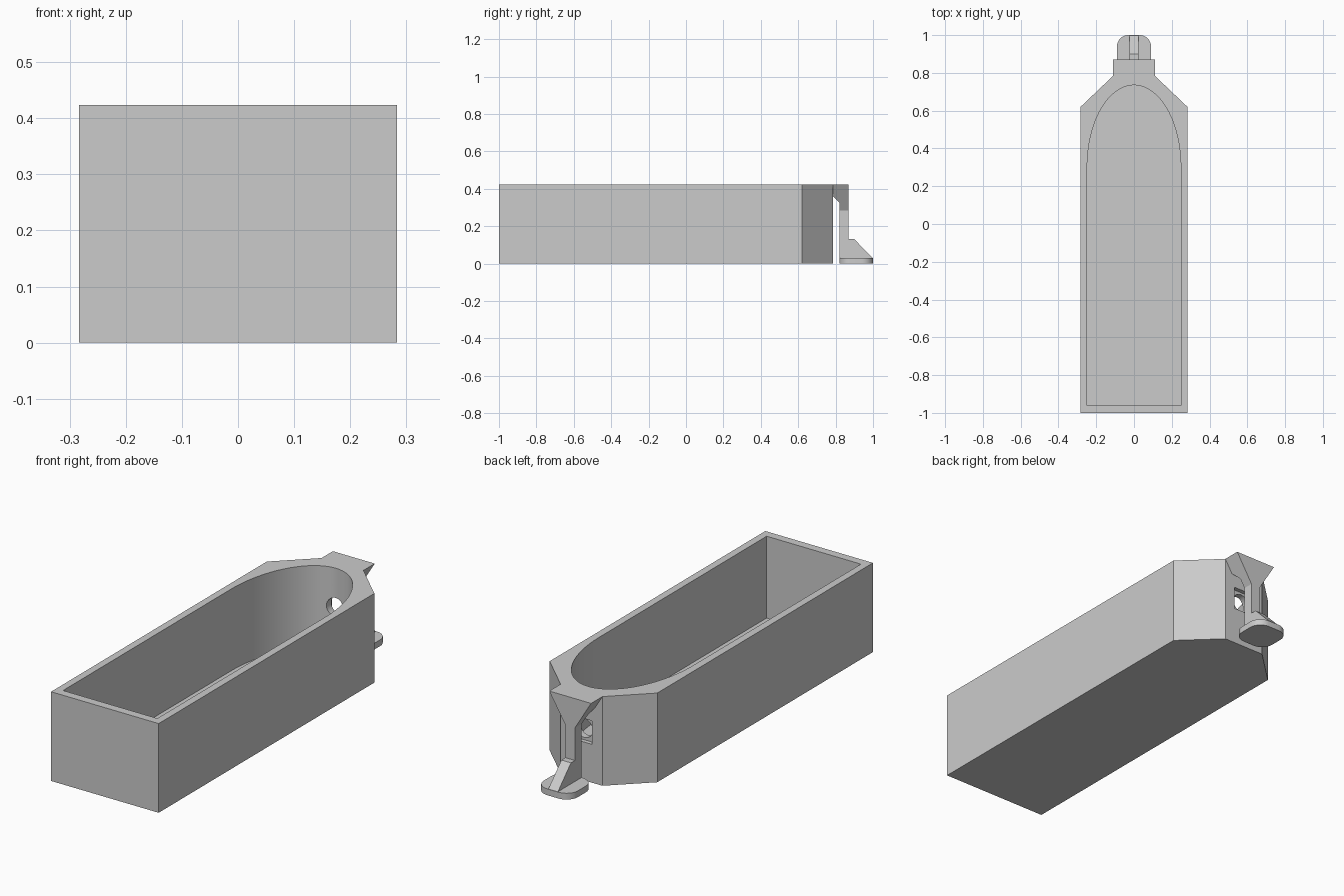
import bpy, bmesh, math
from mathutils import Vector

if "Cube" in bpy.data.objects:
    bpy.data.objects.remove(bpy.data.objects["Cube"], do_unlink=True)

grey = bpy.data.materials.new("plain grey")
grey.use_nodes = True
grey.diffuse_color = (0.6, 0.6, 0.6, 1)
grey.node_tree.nodes["Principled BSDF"].inputs["Base Color"].default_value = grey.diffuse_color


def prism(name, points, low, high, axis="z"):
    """Extrude a closed 2D profile along x, y or z."""
    place = {"x": lambda a, b, d: (d, a, b),
             "y": lambda a, b, d: (a, d, b),
             "z": lambda a, b, d: (a, b, d)}[axis]
    bm = bmesh.new()
    face = bm.faces.new([bm.verts.new(place(a, b, low)) for a, b in points])
    extruded = bmesh.ops.extrude_face_region(bm, geom=[face])["geom"]
    verts = [g for g in extruded if isinstance(g, bmesh.types.BMVert)]
    bmesh.ops.translate(bm, verts=verts, vec=Vector(place(0, 0, high - low)))
    bmesh.ops.recalc_face_normals(bm, faces=bm.faces)
    mesh = bpy.data.meshes.new(name)
    bm.to_mesh(mesh)
    bm.free()
    mesh.materials.append(grey)
    obj = bpy.data.objects.new(name, mesh)
    bpy.context.collection.objects.link(obj)
    return obj


def mirrored(half):
    """Complete a profile given as its +x half."""
    return half + [(-x, y) for x, y in reversed(half)]


def arc(cx, cy, rx, ry, start, end, steps):
    angles = [math.radians(start + (end - start) * i / steps) for i in range(steps + 1)]
    return [(cx + rx * math.cos(a), cy + ry * math.sin(a)) for a in angles]


def select(obj):
    bpy.ops.object.select_all(action="DESELECT")
    obj.select_set(True)
    bpy.context.view_layer.objects.active = obj


def combine(target, tool, operation):
    """Apply a boolean and discard the tool."""
    select(target)
    mod = target.modifiers.new("cut", "BOOLEAN")
    mod.operation, mod.object, mod.solver = operation, tool, "EXACT"
    bpy.ops.object.modifier_apply(modifier=mod.name)
    bpy.data.objects.remove(tool, do_unlink=True)


def smooth(obj):
    select(obj)
    bpy.ops.object.shade_smooth_by_angle(angle=math.radians(30))


TOP, BACK, HOLE_Z = 0.424, 0.785, 0.238

# Tray: box with chamfered back corners
tray = prism("tray", mirrored([(0.283, -1), (0.283, 0.62), (0.11, BACK)]), 0, TOP)

# Cavity with a half-elliptical back end
cavity = prism("cavity_cutter",
               [(-0.248, -0.96), (0.248, -0.96)] + arc(0, 0.3, 0.248, 0.435, 0, 180, 64),
               0.035, TOP + 0.1)
combine(tray, cavity, "DIFFERENCE")

# Round hole through the back wall, with a square recess outside
hole = prism("hole_cutter", arc(0, HOLE_Z, 0.045, 0.045, 0, 350, 35), 0.6, 0.9, "y")
combine(tray, hole, "DIFFERENCE")
recess = prism("recess_cutter",
               mirrored([(0.056, HOLE_Z - 0.056), (0.056, HOLE_Z + 0.056)]),
               BACK - 0.02, 0.9, "y")
combine(tray, recess, "DIFFERENCE")
smooth(tray)

# Latch arm: side profile trimmed by a tapering back profile
side = [(BACK, TOP), (0.87, TOP), (0.87, 0.13), (0.90, 0.13), (0.998, 0.03),
        (0.998, 0.02), (0.82, 0.02), (0.82, 0.325), (BACK, 0.36)]
arm = prism("latch_arm", side, -0.11, 0.11, "x")
taper = prism("taper_cutter",
              mirrored([(0.025, -0.1), (0.025, 0.285), (0.11, TOP), (0.11, TOP + 0.1)]),
              0.7, 1.1, "y")
combine(arm, taper, "INTERSECT")

# Finger pad: thin plate with rounded corners
r = 0.06
outline = []
for i, (cx, cy) in enumerate([(0.09 - r, 1 - r), (r - 0.09, 1 - r),
                              (r - 0.09, 0.82 + r), (0.09 - r, 0.82 + r)]):
    outline += arc(cx, cy, r, r, 90 * i, 90 * i + 90, 10)
pad = prism("finger_pad", outline, 0, 0.03)
smooth(pad)
